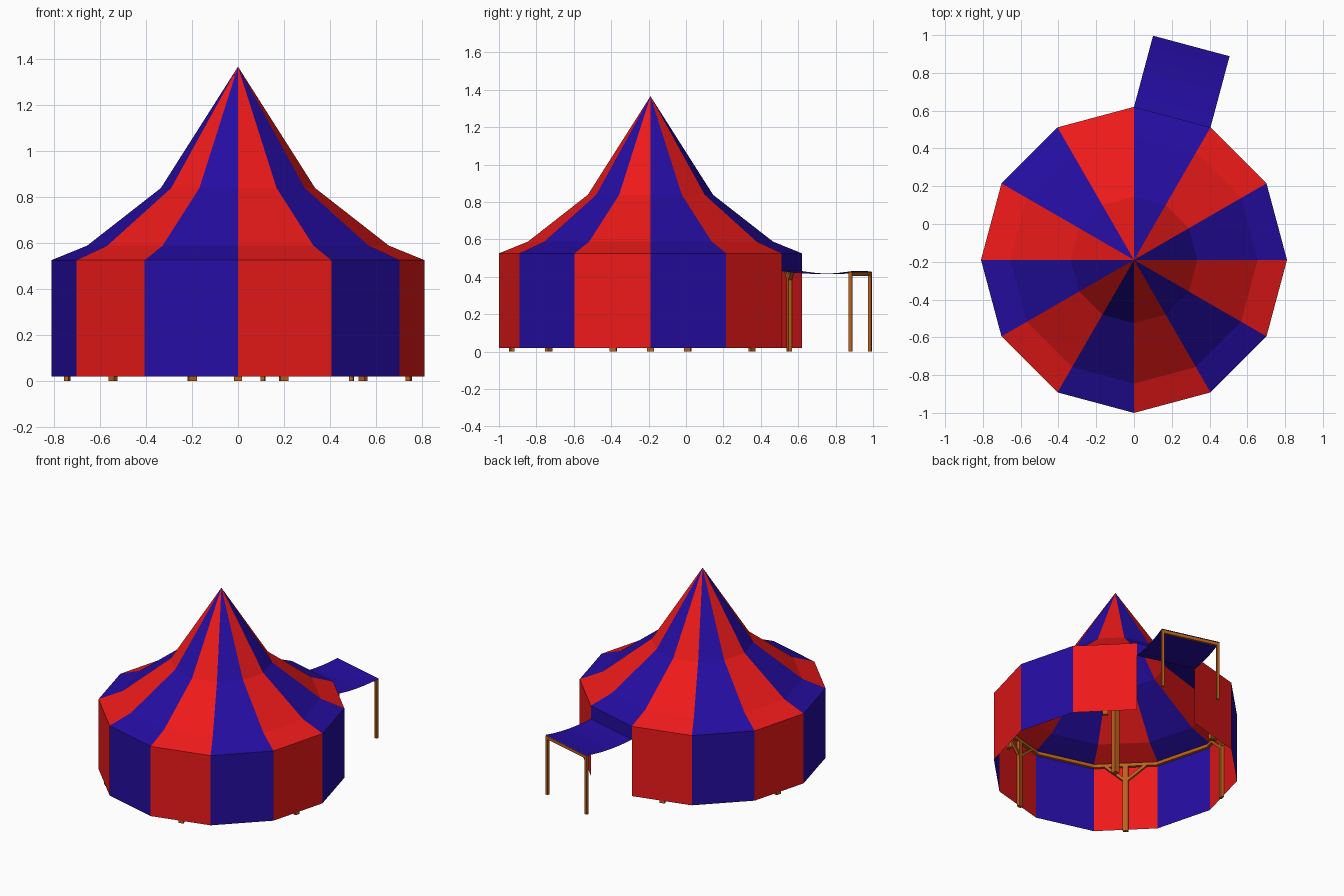
import bpy, bmesh, math
from mathutils import Vector, Matrix

if "Cube" in bpy.data.objects:
    bpy.data.objects.remove(bpy.data.objects["Cube"])

C = Vector((0, -0.19, 0))      # tent axis
N, R = 12, 0.81
UP = Vector((0, 0, 1))


def material(name, rgb):
    m = bpy.data.materials.new(name)
    m.diffuse_color = (*rgb, 1)
    m.use_nodes = True
    m.node_tree.nodes["Principled BSDF"].inputs["Base Color"].default_value = m.diffuse_color
    return m


RED = material("red_cloth", (0.85, 0.01, 0.01))
BLUE = material("blue_cloth", (0.018, 0.004, 0.36))
WOOD = material("wood", (0.5, 0.12, 0.012))


def finish(name, bm, mats):
    me = bpy.data.meshes.new(name)
    bm.to_mesh(me)
    bm.free()
    for m in mats:
        me.materials.append(m)
    ob = bpy.data.objects.new(name, me)
    bpy.context.collection.objects.link(ob)
    return ob


def radial(deg):
    a = math.radians(deg)
    return Vector((math.cos(a), math.sin(a), 0))


def ring_pt(i, r, z):
    return C + radial(i * 360 / N) * r + UP * z


def panel(bm, pts, mat=0):
    f = bm.faces.new([bm.verts.new(p) for p in pts])
    f.material_index = mat


def bar(bm, a, b, side, w, d):
    # square timber from a to b, w wide along side, d deep across it
    z = (b - a).normalized()
    x = side.normalized()
    y = z.cross(x)
    rot = Matrix((x, y, z)).transposed().to_4x4()
    size = Matrix.Diagonal((w, d, (b - a).length, 1))
    bmesh.ops.create_cube(bm, size=1, matrix=Matrix.Translation((a + b) / 2) @ rot @ size)


# striped roof: stacked profile rings, closed by a point
bm = bmesh.new()
profile = [(R, 0.525), (0.655, 0.588), (0.335, 0.838)]
for i in range(N):
    for (r0, z0), (r1, z1) in zip(profile, profile[1:]):
        panel(bm, [ring_pt(i, r0, z0), ring_pt(i + 1, r0, z0),
                   ring_pt(i + 1, r1, z1), ring_pt(i, r1, z1)], i % 2)
    r, z = profile[-1]
    panel(bm, [ring_pt(i, r, z), ring_pt(i + 1, r, z), C + UP * 1.365], i % 2)
bmesh.ops.remove_doubles(bm, verts=bm.verts, dist=1e-4)
finish("roof", bm, [BLUE, RED])

# striped wall, with the doorway panel cut short
bm = bmesh.new()
for i in range(N):
    low = 0.43 if i == 2 else 0.02
    panel(bm, [ring_pt(i, R, low), ring_pt(i + 1, R, low),
               ring_pt(i + 1, R, 0.525), ring_pt(i, R, 0.525)], i % 2)
bmesh.ops.remove_doubles(bm, verts=bm.verts, dist=1e-4)
finish("wall", bm, [BLUE, RED])

# sagging awning over the doorway
out = radial(75)
tan = UP.cross(out)
right, left = ring_pt(2, R, 0.43), ring_pt(3, R, 0.43)
LEN, SEG = 0.39, 6
bm = bmesh.new()
rows = []
for k in range(SEG + 1):
    t = k / SEG
    off = out * LEN * t - UP * 0.06 * t * (1 - t)
    rows.append((bm.verts.new(right + off), bm.verts.new(left + off)))
for (a, b), (c, d) in zip(rows, rows[1:]):
    bm.faces.new((a, c, d, b))
finish("awning", bm, [BLUE])

# awning posts and crossbar
bm = bmesh.new()
feet = []
for corner, s in ((right, 1), (left, -1)):
    p = corner + out * (LEN - 0.011) + tan * 0.011 * s
    p.z = 0
    feet.append(p)
    bar(bm, p, p + UP * 0.405, tan, 0.018, 0.018)
bar(bm, feet[0] - tan * 0.009 + UP * 0.415, feet[1] + tan * 0.009 + UP * 0.415, UP, 0.022, 0.018)
finish("awning_frame", bm, [WOOD])

# centre pole
bm = bmesh.new()
bar(bm, C.copy(), C + UP * 1.33, Vector((1, 0, 0)), 0.036, 0.036)
finish("centre_pole", bm, [WOOD])

# eaves beam all round, braced posts behind every red panel
beam, posts = bmesh.new(), bmesh.new()
RP = 0.768
half = RP * math.tan(math.pi / N)
for i in range(N):
    n = radial(15 + 30 * i)
    t = UP.cross(n)
    mid = C + n * RP
    top = mid + UP * 0.5
    bar(beam, top - t * half, top + t * half, UP, 0.024, 0.02)
    if i % 2:
        bar(posts, mid, mid + UP * 0.49, t, 0.036, 0.02)
        for s in (-1, 1):
            bar(posts, mid + UP * 0.38, top + t * 0.13 * s - UP * 0.008, n, 0.018, 0.02)
finish("eaves_beam", beam, [WOOD])
finish("wall_posts", posts, [WOOD])
